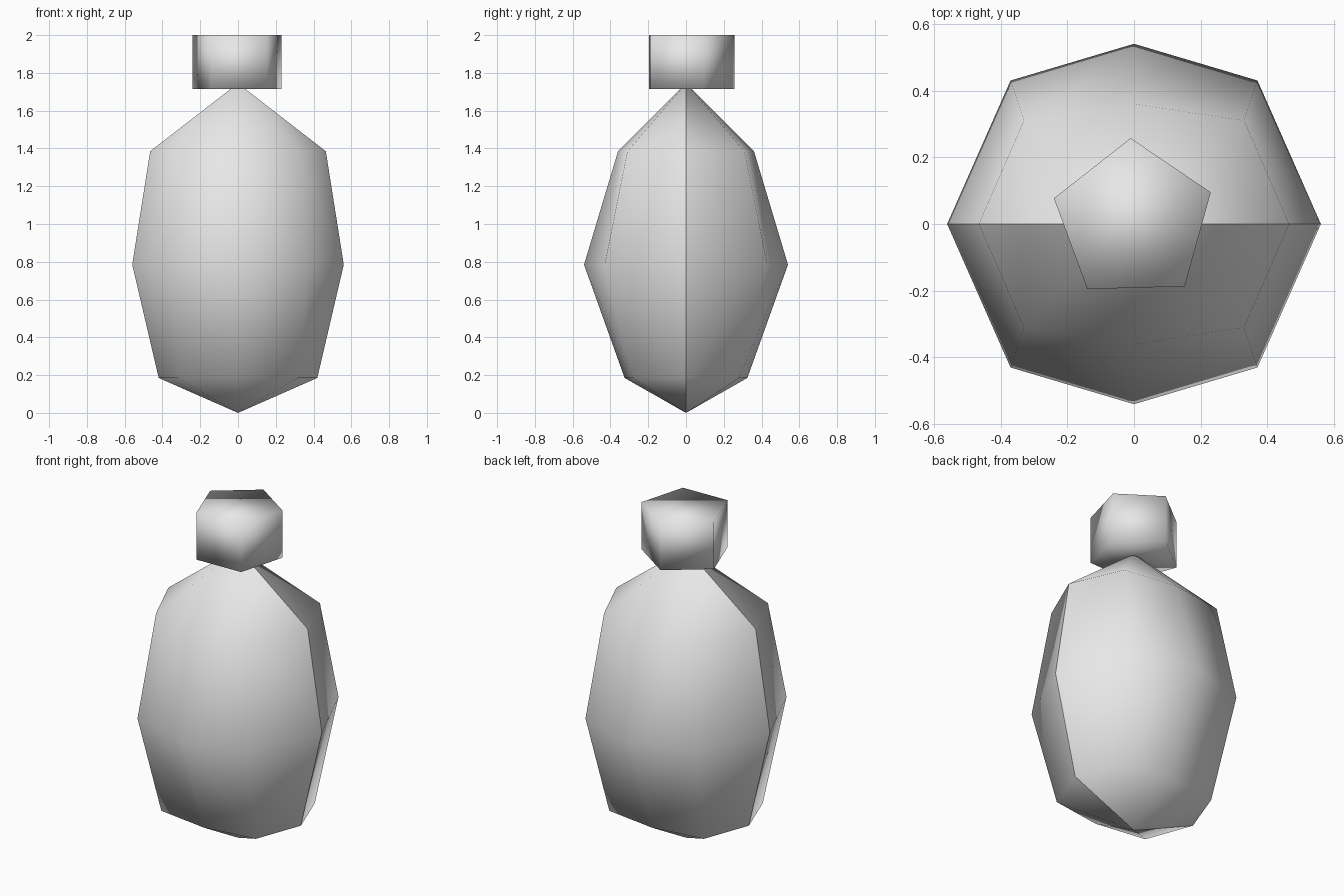
import bpy
import bmesh

cube = bpy.data.objects.get("Cube")
if cube:
    bpy.data.objects.remove(cube, do_unlink=True)

grey = bpy.data.materials.new("plain grey")
grey.use_nodes = True
grey.diffuse_color = (0.8, 0.8, 0.8, 1)
for node in grey.node_tree.nodes:
    if node.type == 'BSDF_PRINCIPLED':
        node.inputs["Base Color"].default_value = (0.8, 0.8, 0.8, 1)


def finish(name, bm):
    bmesh.ops.recalc_face_normals(bm, faces=bm.faces[:])
    for face in bm.faces:
        face.smooth = True
    mesh = bpy.data.meshes.new(name)
    bm.to_mesh(mesh)
    bm.free()
    mesh.materials.append(grey)
    obj = bpy.data.objects.new(name, mesh)
    bpy.context.collection.objects.link(obj)


# Rings of the body: height, side radius, front radius, diagonal corner x and y
RINGS = [
    (0.185, 0.42, 0.325, 0.316, 0.28),
    (0.785, 0.56, 0.54, 0.37, 0.43),
    (1.385, 0.465, 0.36, 0.33, 0.31),
]
BOTTOM, TOP = 0.0, 1.745


def body_half(name, side):
    """Half shell that meets its twin in a hard seam along the x axis."""
    bm = bmesh.new()
    rows = []
    for z, rx, ry, dx, dy in RINGS:
        outline = [(rx, 0), (dx, dy), (0, ry), (-dx, dy), (-rx, 0)]
        rows.append([bm.verts.new((x, side * y, z)) for x, y in outline])
    low = bm.verts.new((0, 0, BOTTOM))
    high = bm.verts.new((0, 0, TOP))
    for i in range(4):
        bm.faces.new((low, rows[0][i], rows[0][i + 1]))
        for a, b in zip(rows, rows[1:]):
            bm.faces.new((a[i], a[i + 1], b[i + 1], b[i]))
        bm.faces.new((high, rows[-1][i], rows[-1][i + 1]))
    # Make the outer side of the open shell face outward
    bmesh.ops.recalc_face_normals(bm, faces=bm.faces[:])
    finish(name, bm)


body_half("body_front", -1)
body_half("body_back", 1)

# Five-sided cap, softly shaded
bm = bmesh.new()
outline = [(-0.01, 0.257), (-0.24, 0.077), (-0.14, -0.195),
           (0.152, -0.187), (0.23, 0.095)]
base = bm.faces.new([bm.verts.new((x, y, 1.715)) for x, y in outline])
raised = bmesh.ops.extrude_face_region(bm, geom=[base], use_keep_orig=True)
for v in raised["geom"]:
    if isinstance(v, bmesh.types.BMVert):
        v.co.z = 2.0
finish("cap", bm)
